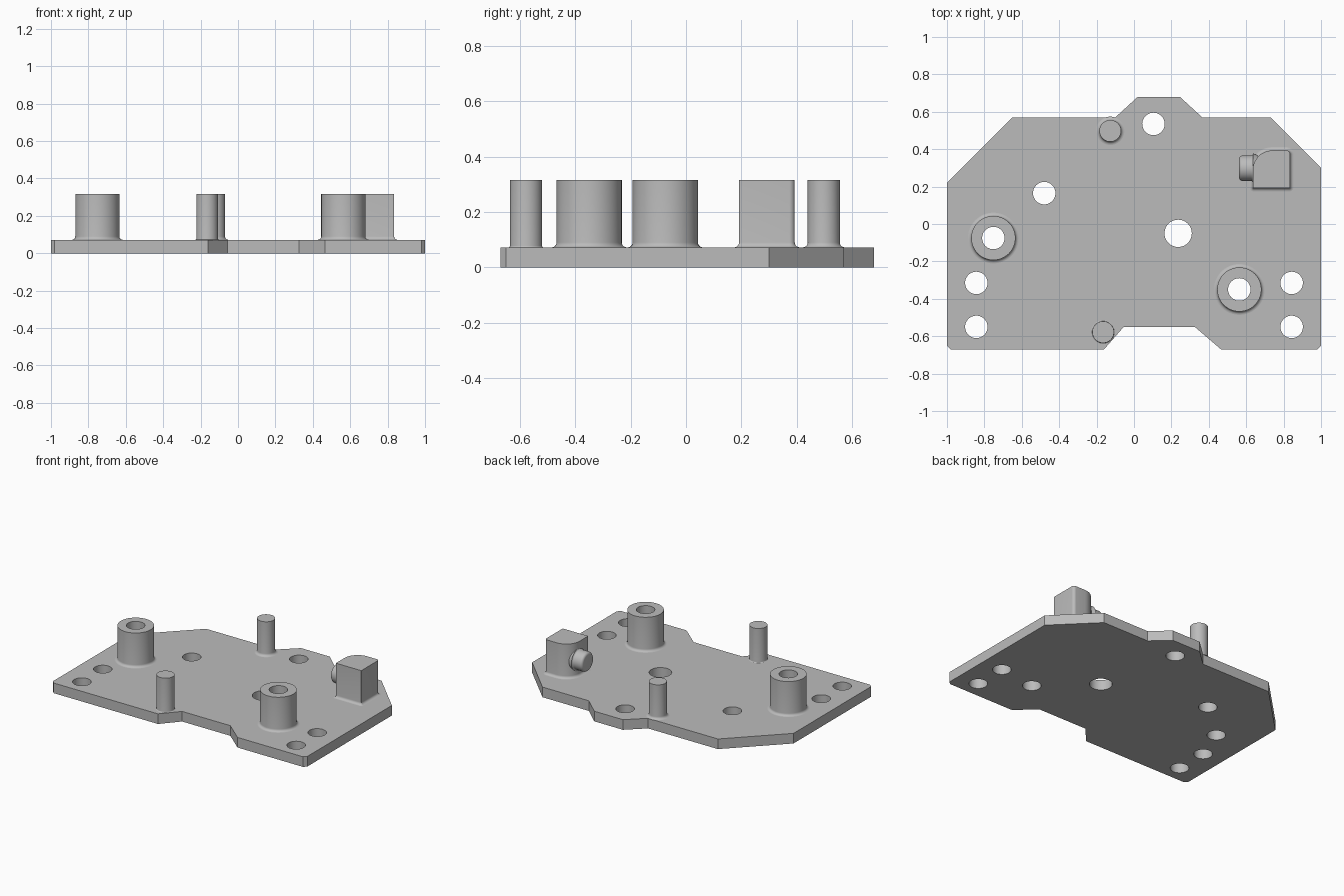
import bpy
import bmesh
from math import sin, cos, pi, radians
from mathutils import Matrix

if "Cube" in bpy.data.objects:
    bpy.data.objects.remove(bpy.data.objects["Cube"])

PLATE_TOP, POST_TOP = 0.072, 0.316
FOOT, SEGMENTS = 0.018, 48

grey = bpy.data.materials.new("plain grey")
grey.use_nodes = True
grey.diffuse_color = (0.5, 0.5, 0.5, 1)
grey.node_tree.nodes["Principled BSDF"].inputs["Base Color"].default_value = grey.diffuse_color


def finish(name, bm, matrix=Matrix()):
    """Turn a bmesh into a grey object with smooth sides and sharp edges."""
    bmesh.ops.recalc_face_normals(bm, faces=bm.faces)
    bm.transform(matrix)
    mesh = bpy.data.meshes.new(name)
    bm.to_mesh(mesh)
    bm.free()
    mesh.materials.append(grey)
    obj = bpy.data.objects.new(name, mesh)
    bpy.context.collection.objects.link(obj)
    smooth(obj)
    return obj


def smooth(obj):
    bpy.ops.object.select_all(action="DESELECT")
    obj.select_set(True)
    bpy.context.view_layer.objects.active = obj
    bpy.ops.object.shade_smooth_by_angle(angle=radians(30))


def circle(x, y, r):
    steps = [2 * pi * i / SEGMENTS for i in range(SEGMENTS)]
    return [(x + r * cos(a), y + r * sin(a)) for a in steps]


def rounded_box(x0, x1, y0, y1, radii, grow):
    """Counter-clockwise outline from the back right corner."""
    corners = [(x1, y1, 1, 1), (x0, y1, -1, 1), (x0, y0, -1, -1), (x1, y0, 1, -1)]
    points = []
    for k, ((x, y, sx, sy), r) in enumerate(zip(corners, radii)):
        for i in range(13):
            a = (k + i / 12) * pi / 2
            points.append((x - sx * r + (r + grow) * cos(a), y - sy * r + (r + grow) * sin(a)))
    return points


def loft(name, rings, cap=True, matrix=Matrix()):
    """Skin (outline, height) rings; the last ring may be capped."""
    bm = bmesh.new()
    loops = [[bm.verts.new((x, y, z)) for x, y in outline] for outline, z in rings]
    for low, high in zip(loops, loops[1:]):
        for i in range(len(low)):
            j = (i + 1) % len(low)
            bm.faces.new((low[i], low[j], high[j], high[i]))
    if cap:
        bm.faces.new(loops[-1])
    return finish(name, bm, matrix)


def foot(size, base=PLATE_TOP, steps=5):
    """Concave fillet as (grow, height) pairs."""
    angles = [i / steps * pi / 2 for i in range(steps + 1)]
    return [(size * (1 - sin(a)), base + size * (1 - cos(a))) for a in angles]


def post(name, x, y, r, foot_size=FOOT, bore=None):
    rings = [(circle(x, y, r + d), z) for d, z in foot(foot_size)]
    rings.append((circle(x, y, r), POST_TOP))
    if bore:
        rings += [(circle(x, y, bore), POST_TOP), (circle(x, y, bore), PLATE_TOP)]
    return loft(name, rings, cap=not bore)


# Base plate outline
outline = [(-1, 0.22), (-0.65, 0.57), (-0.10, 0.57), (0.02, 0.68), (0.245, 0.68),
           (0.365, 0.57), (0.73, 0.57), (1, 0.30), (1, -0.65), (0.98, -0.67),
           (0.465, -0.67), (0.325, -0.55), (-0.055, -0.55), (-0.16, -0.67),
           (-0.98, -0.67), (-1, -0.65)]
bm = bmesh.new()
bottom = bm.faces.new([bm.verts.new((x, y, 0)) for x, y in outline])
raised = bmesh.ops.extrude_face_region(bm, geom=[bottom], use_keep_orig=True)["geom"]
bmesh.ops.translate(bm, vec=(0, 0, PLATE_TOP),
                    verts=[v for v in raised if isinstance(v, bmesh.types.BMVert)])
plate = finish("base_plate", bm)

# Through holes, including those under the bosses
BORE = 0.06
bosses = {"left_boss": (0.563, -0.35), "right_boss": (-0.752, -0.075)}
holes = [(s * 0.843, y, BORE) for s in (-1, 1) for y in (-0.315, -0.55)]
holes += [(x, y, BORE) for x, y in bosses.values()]
holes += [(0.104, 0.535, BORE), (-0.48, 0.165, BORE), (0.236, -0.05, 0.073)]
bm = bmesh.new()
for x, y, r in holes:
    bmesh.ops.create_cone(bm, cap_ends=True, segments=SEGMENTS, radius1=r, radius2=r,
                          depth=0.4, matrix=Matrix.Translation((x, y, 0)))
cutter = finish("hole_cutter", bm)
cutter.hide_render = True
cut = plate.modifiers.new("holes", "BOOLEAN")
cut.object, cut.operation, cut.solver = cutter, "DIFFERENCE", "EXACT"
bpy.context.view_layer.objects.active = plate
bpy.ops.object.modifier_apply(modifier=cut.name)
bpy.data.objects.remove(cutter)
smooth(plate)

# Bored bosses and solid pins
for name, (x, y) in bosses.items():
    post(name, x, y, 0.118, bore=BORE)
post("back_pin", -0.127, 0.498, 0.058)
post("front_pin", -0.165, -0.578, 0.058, foot_size=0.006)

# Block with one large rounded corner
radii = (0.02, 0.105, 0.005, 0.005)
sections = foot(FOOT) + [(0, POST_TOP)]
loft("rounded_block", [(rounded_box(0.635, 0.835, 0.192, 0.393, radii, d), z) for d, z in sections])

# Round peg on the side of the block, with a softened end
EDGE, PEG_R, PEG_LEN = 0.018, 0.068, 0.102
rings = [(circle(0, 0, PEG_R + d), z) for d, z in foot(0.012, base=0.027)]
rings.insert(0, (circle(0, 0, PEG_R), 0))
for i in range(6):
    a = i / 5 * pi / 2
    rings.append((circle(0, 0, PEG_R - EDGE * (1 - cos(a))), PEG_LEN - EDGE * (1 - sin(a))))
loft("side_peg", rings,
     matrix=Matrix.Translation((0.664, 0.298, 0.19)) @ Matrix.Rotation(-pi / 2, 4, "Y"))
